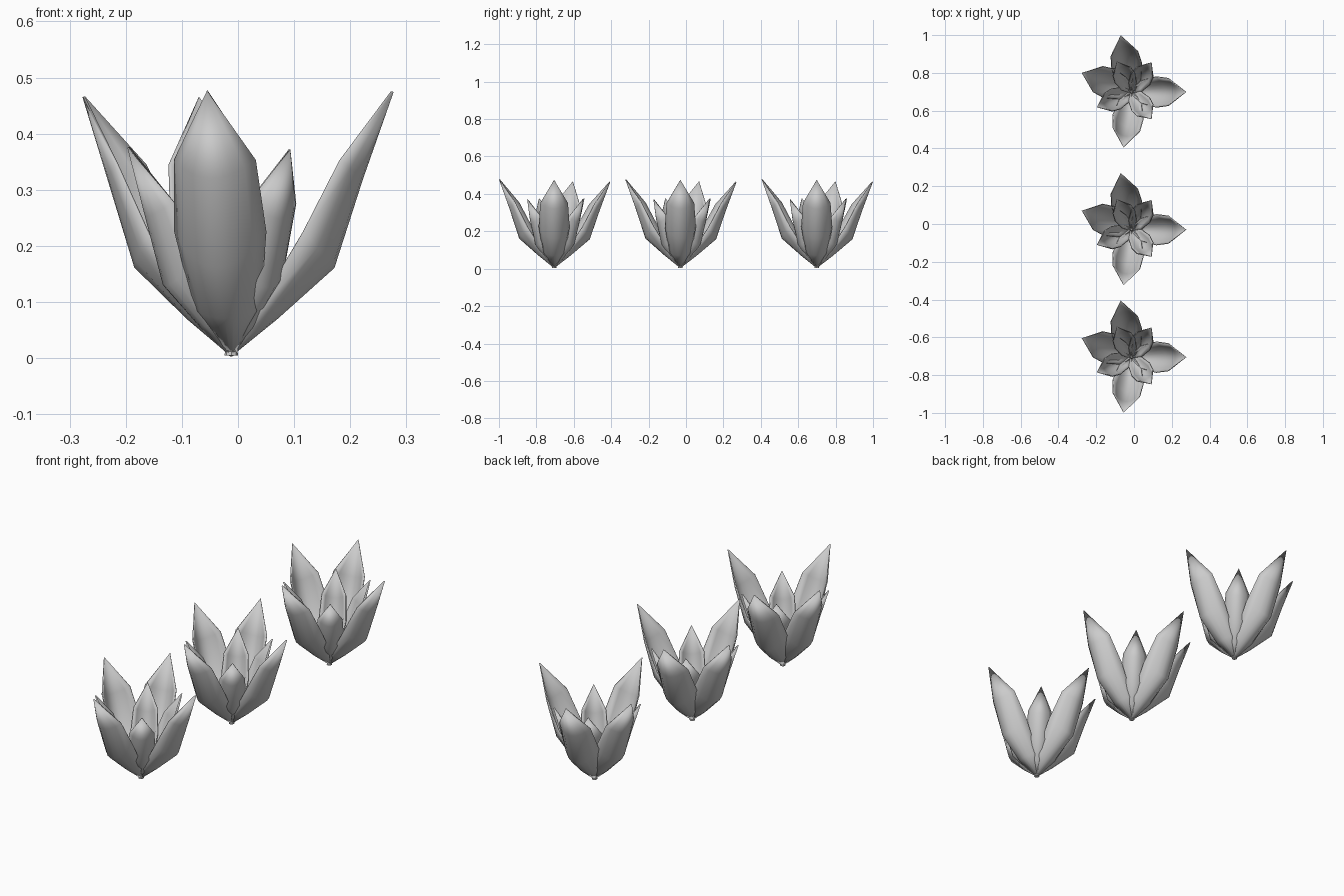
import bpy, bmesh, math
from mathutils import Vector

if "Cube" in bpy.data.objects:
    bpy.data.objects.remove(bpy.data.objects["Cube"])

# leaf stations: keel (r, z), half width, rim (r, z)
STATIONS = [((0.000, 0.006), 0.014, (0.000, 0.020)),
            ((0.085, 0.072), 0.058, (0.050, 0.088)),
            ((0.190, 0.162), 0.081, (0.135, 0.225)),
            ((0.243, 0.320), 0.072, (0.203, 0.352)),
            ((0.300, 0.475), 0.0, (0.300, 0.475))]
CROSS = 8
CENTRE = Vector((-0.012, -0.03))

# leaf tips (x, y, z) and width factor: four large, four small
LEAVES = [("outer_leaf", (0.275, -0.03, 0.475), 1.0),
          ("outer_leaf", (-0.07, 0.268, 0.465), 1.0),
          ("outer_leaf", (-0.275, 0.07, 0.466), 1.0),
          ("outer_leaf", (-0.055, -0.322, 0.477), 1.0),
          ("inner_leaf", (0.092, 0.125, 0.372), 0.72),
          ("inner_leaf", (-0.09, 0.13, 0.375), 0.72),
          ("inner_leaf", (-0.195, -0.11, 0.376), 0.72),
          ("inner_leaf", (0.092, -0.172, 0.370), 0.72)]


def leaf_mesh(name, tip, width):
    """Cupped leaf pointing from the plant centre to its tip."""
    out = Vector(tip[:2]) - CENTRE
    sr, sz = out.length / 0.300, tip[2] / 0.475
    out.normalize()
    side = Vector((-out.y, out.x))
    bm = bmesh.new()
    rows = []
    for keel, w, rim in STATIONS:
        row = []
        for i in range(CROSS + 1):
            u = 2 * i / CROSS - 1
            k = u * u
            r = (keel[0] + (rim[0] - keel[0]) * k) * sr
            z = (keel[1] + (rim[1] - keel[1]) * k) * sz
            p = CENTRE + out * r + side * (u * w * width)
            row.append(bm.verts.new((p.x, p.y, z)))
        rows.append(row)
    for a, b in zip(rows, rows[1:]):
        for i in range(CROSS):
            bm.faces.new((a[i], a[i + 1], b[i + 1], b[i]))
    bmesh.ops.remove_doubles(bm, verts=bm.verts, dist=0.0005)
    bmesh.ops.recalc_face_normals(bm, faces=bm.faces)
    for f in bm.faces:
        f.smooth = True
    mesh = bpy.data.meshes.new(name)
    bm.to_mesh(mesh)
    bm.free()
    return mesh


def stalk_mesh():
    """Small core where the leaves meet."""
    bm = bmesh.new()
    bmesh.ops.create_cone(bm, cap_ends=True, segments=8,
                          radius1=0.012, radius2=0.005, depth=0.06)
    bmesh.ops.translate(bm, verts=bm.verts, vec=(CENTRE.x, CENTRE.y, 0.035))
    mesh = bpy.data.meshes.new("stalk")
    bm.to_mesh(mesh)
    bm.free()
    return mesh


parts = [(n, leaf_mesh(n, t, w)) for n, t, w in LEAVES]
stalk = stalk_mesh()

# three plants in a row, sharing the same meshes
for dy in (-0.675, 0.0, 0.729):
    for name, mesh in parts + [("stalk", stalk)]:
        ob = bpy.data.objects.new(name, mesh)
        ob.location.y = dy
        bpy.context.collection.objects.link(ob)
        if name != "stalk":
            thick = ob.modifiers.new("thickness", 'SOLIDIFY')
            thick.thickness = 0.005
            thick.offset = 0
